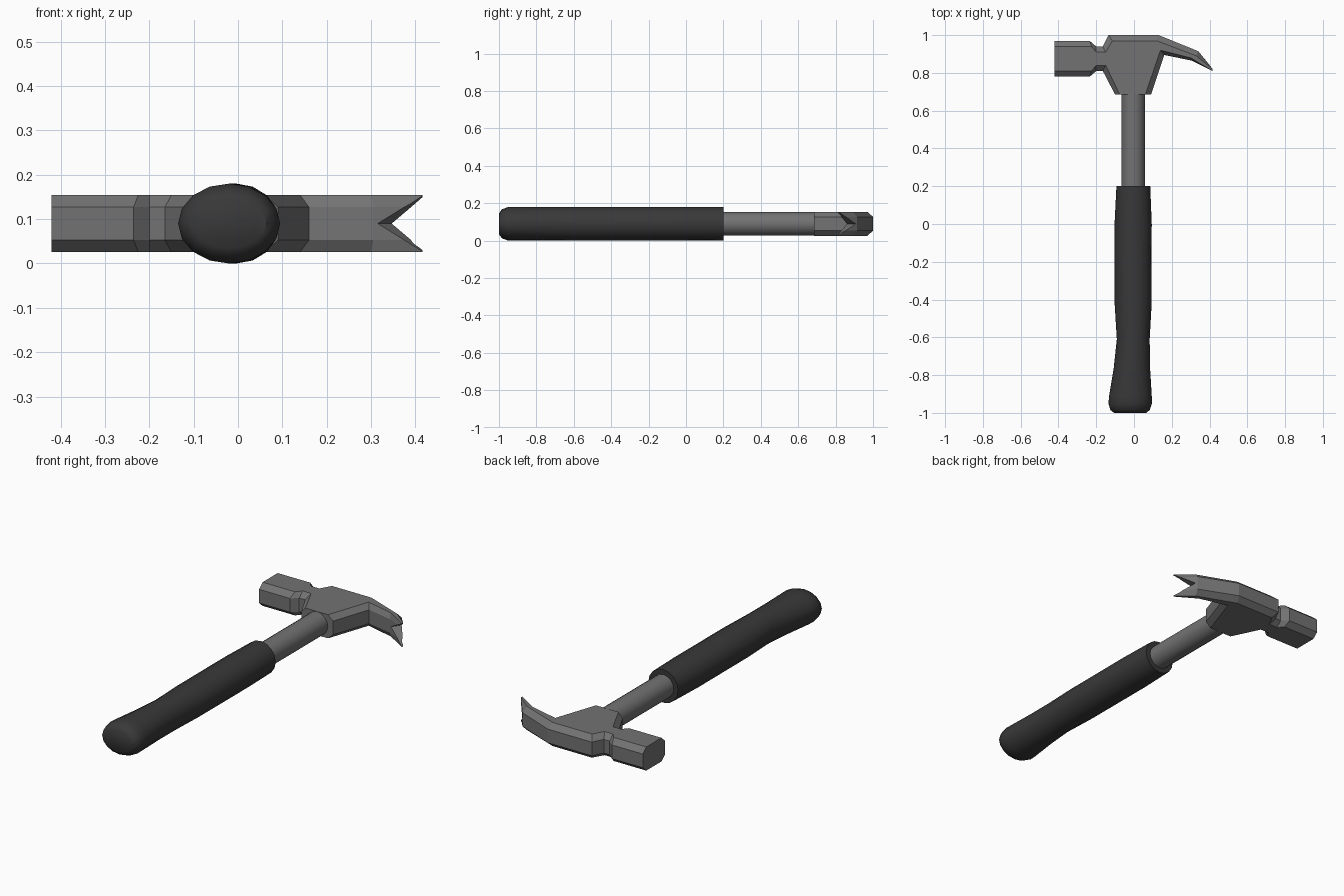
import bpy, bmesh, math
from mathutils import Vector

if "Cube" in bpy.data.objects:
    bpy.data.objects.remove(bpy.data.objects["Cube"])

ZC = 0.09  # height of the hammer's centre plane


def material(name, v):
    m = bpy.data.materials.new(name)
    m.diffuse_color = (v, v, v, 1)
    m.use_nodes = True
    m.node_tree.nodes["Principled BSDF"].inputs["Base Color"].default_value = m.diffuse_color
    return m


def loft(name, rings, mat=None):
    """Skin a list of equal-length vertex rings and cap both ends."""
    bm = bmesh.new()
    vs = [[bm.verts.new(p) for p in r] for r in rings]
    n = len(vs[0])
    for a, b in zip(vs, vs[1:]):
        for i in range(n):
            j = (i + 1) % n
            bm.faces.new((a[i], a[j], b[j], b[i]))
    bm.faces.new(vs[0][::-1])
    bm.faces.new(vs[-1])
    bmesh.ops.recalc_face_normals(bm, faces=bm.faces)
    me = bpy.data.meshes.new(name)
    bm.to_mesh(me)
    bm.free()
    ob = bpy.data.objects.new(name, me)
    bpy.context.collection.objects.link(ob)
    if mat:
        me.materials.append(mat)
    return ob


def oval(y, x0, x1, rz, n=16):
    cx, rx = (x0 + x1) / 2, (x1 - x0) / 2
    return [(cx + rx * math.cos(2 * math.pi * i / n), y,
             ZC + rz * math.sin(2 * math.pi * i / n)) for i in range(n)]


def activate(ob):
    bpy.ops.object.select_all(action='DESELECT')
    ob.select_set(True)
    bpy.context.view_layer.objects.active = ob


def smooth(ob):
    activate(ob)
    bpy.ops.object.shade_smooth_by_angle(angle=math.radians(40))


steel = material("steel", 0.17)
rubber = material("rubber", 0.04)

# Rubber grip: oval sections (y, x min, x max, z radius)
grip = loft("grip", [oval(*s) for s in (
    (-1.0, -0.105, 0.065, 0.055), (-0.985, -0.125, 0.083, 0.077),
    (-0.95, -0.135, 0.095, 0.09), (-0.91, -0.132, 0.094, 0.09),
    (-0.76, -0.107, 0.085, 0.09), (-0.61, -0.091, 0.083, 0.09),
    (-0.43, -0.102, 0.093, 0.09), (0.0, -0.103, 0.094, 0.09),
    (0.2, -0.093, 0.086, 0.09))], rubber)
smooth(grip)

# Steel shaft
shaft = loft("shaft", [oval(y, -0.067, 0.059, 0.063) for y in (0.1, 0.75)], steel)
smooth(shaft)

# Head: outline at mid thickness and chamfered outline at both flat sides
outline = [  # outer x, y, inner x, y
    (-0.42, 0.97, -0.42, 0.94), (-0.235, 0.97, -0.225, 0.94),
    (-0.20, 0.94, -0.20, 0.91), (-0.165, 0.94, -0.15, 0.91),
    (-0.135, 1.0, -0.115, 0.97), (0.13, 1.0, 0.12, 0.97),
    (0.34, 0.915, 0.33, 0.89), (0.418, 0.82, 0.416, 0.82),
    (0.418, 0.81, 0.416, 0.81), (0.305, 0.865, 0.30, 0.88),
    (0.16, 0.895, 0.14, 0.92), (0.09, 0.685, 0.06, 0.685),
    (-0.10, 0.685, -0.075, 0.685), (-0.165, 0.81, -0.15, 0.84),
    (-0.20, 0.81, -0.20, 0.84), (-0.235, 0.78, -0.225, 0.81),
    (-0.42, 0.78, -0.42, 0.81)]
inner = lambda dz: [(p[2], p[3], ZC + dz) for p in outline]
outer = lambda dz: [(p[0], p[1], ZC + dz) for p in outline]
head = loft("hammer_head", [inner(-0.064), outer(-0.037), outer(0.037), inner(0.064)], steel)

# V notch of the claw, cut square to the claw's slope
apex, tip = Vector((0.33, 0.883, ZC)), Vector((0.417, 0.813, ZC))
d = Vector((0.555, 0.83, 0)) * 0.15
far = apex + (tip - apex) * 1.5
up = Vector((0, 0, 0.0625 * 1.5))
notch = loft("notch_cutter", [[p + s * d for p in (apex, far + up, far - up)] for s in (-1, 1)])
notch.hide_render = True
cut = head.modifiers.new("notch", 'BOOLEAN')
cut.operation = 'DIFFERENCE'
cut.solver = 'EXACT'
cut.object = notch
activate(head)
bpy.ops.object.modifier_apply(modifier=cut.name)
bpy.data.objects.remove(notch)
